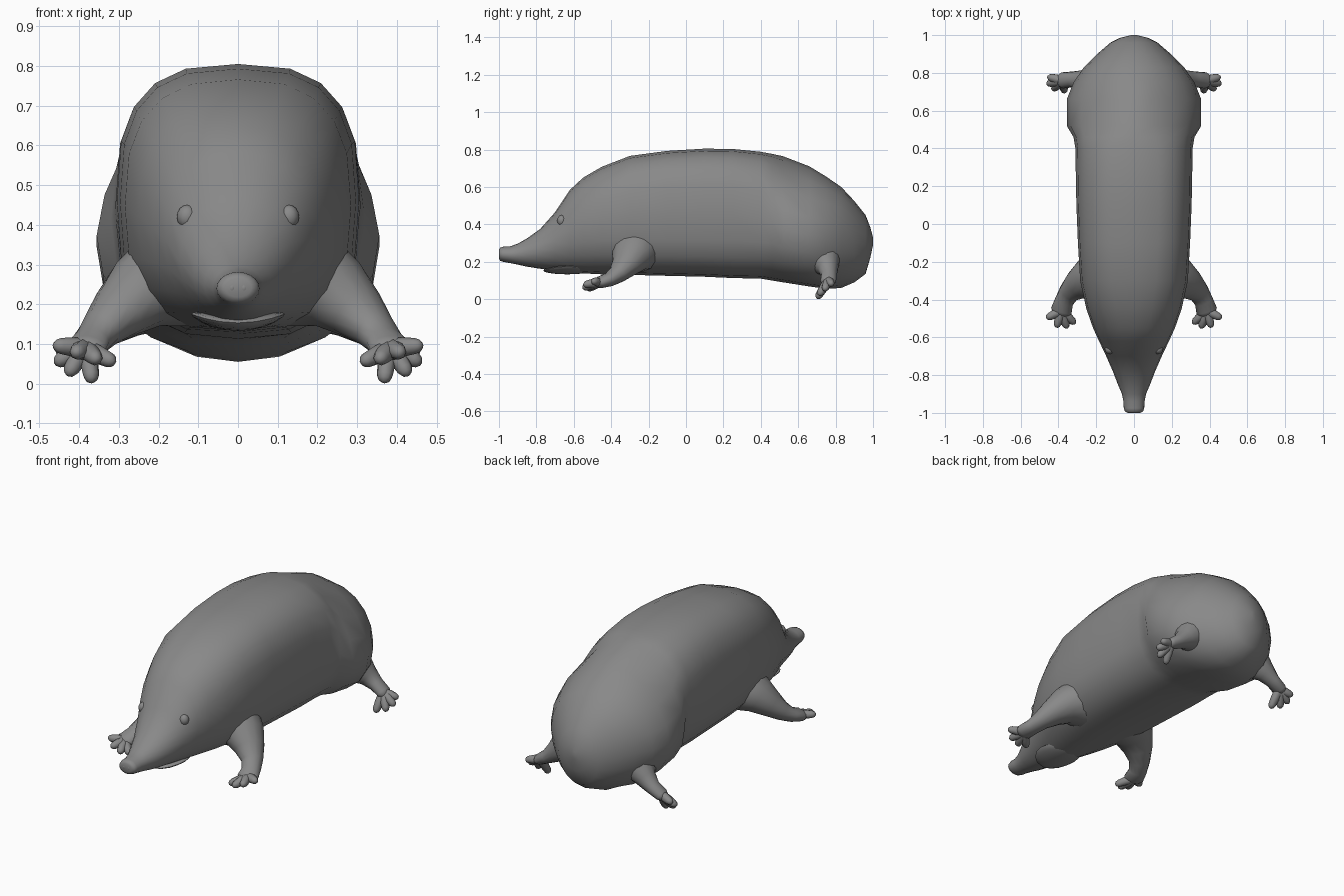
import bpy, bmesh, math
from mathutils import Vector

if "Cube" in bpy.data.objects:
    bpy.data.objects.remove(bpy.data.objects["Cube"])

fur = bpy.data.materials.new("grey fur")
fur.diffuse_color = (0.25, 0.25, 0.25, 1)
fur.use_nodes = True
fur.node_tree.nodes["Principled BSDF"].inputs["Base Color"].default_value = fur.diffuse_color


def finish(name, bm, angle=60):
    bmesh.ops.recalc_face_normals(bm, faces=bm.faces)
    me = bpy.data.meshes.new(name)
    bm.to_mesh(me)
    bm.free()
    ob = bpy.data.objects.new(name, me)
    bpy.context.collection.objects.link(ob)
    me.materials.append(fur)
    bpy.ops.object.select_all(action='DESELECT')
    bpy.context.view_layer.objects.active = ob
    ob.select_set(True)
    bpy.ops.object.shade_smooth_by_angle(angle=math.radians(angle))
    return ob


def loft(bm, rings):
    """Skin a list of point rings and close both ends."""
    vs = [[bm.verts.new(p) for p in r] for r in rings]
    n = len(vs[0])
    for a, b in zip(vs, vs[1:]):
        for i in range(n):
            bm.faces.new((a[i], a[(i + 1) % n], b[(i + 1) % n], b[i]))
    bm.faces.new(vs[0])
    bm.faces.new(vs[-1][::-1])


def spow(v, e):
    return math.copysign(abs(v) ** e, v)


def section(y, lo, hi, hw, n, mid=.5, n_low=None, count=20):
    """Body ring: widest at fraction mid of its height, own squareness above and below."""
    c = lo + (hi - lo) * mid
    ring = []
    for i in range(count):
        s, k = math.sin(2 * math.pi * i / count), math.cos(2 * math.pi * i / count)
        e = 2 / (n if k > 0 else n_low or n)
        ring.append((hw * spow(s, e), y, c + (hi - c if k > 0 else c - lo) * spow(k, e)))
    return ring


def tube(bm, pts, sides=10):
    """Tapered limb through (x, y, z, width, thickness) points, rounded tip."""
    pos = [Vector(p[:3]) for p in pts]
    size = [p[3:] for p in pts]
    end = (pos[-1] - pos[-2]).normalized()
    w, t = size[-1]
    pos += [pos[-1] + end * t * 0.6, pos[-1] + end * t * 0.95]
    size += [(w * 0.75, t * 0.75), (w * 0.3, t * 0.3)]
    rings = []
    for i, (p, (w, t)) in enumerate(zip(pos, size)):
        d = (pos[min(i + 1, len(pos) - 1)] - pos[max(i - 1, 0)]).normalized()
        side = d.cross(Vector((0, 0, 1))).normalized()
        up = side.cross(d)
        rings.append([p + side * w * math.cos(a) + up * t * math.sin(a)
                      for a in (2 * math.pi * k / sides for k in range(sides))])
    loft(bm, rings)


def ball(name, centre, radii, u=16, v=10, curl=0):
    bm = bmesh.new()
    bmesh.ops.create_uvsphere(bm, u_segments=u, v_segments=v, radius=1)
    bmesh.ops.scale(bm, vec=radii, verts=bm.verts)
    for p in bm.verts:
        p.co.z += curl * p.co.x ** 2
    bmesh.ops.translate(bm, vec=centre, verts=bm.verts)
    return finish(name, bm)


# Body: y, bottom, top, half width, squareness, widest height, lower squareness
stations = [
    (-1.0, .218, .265, .034, 2), (-.993, .205, .276, .048, 2),
    (-.975, .199, .281, .054, 2), (-.94, .193, .282, .056, 2),
    (-.90, .185, .297, .064, 2), (-.85, .174, .325, .085, 2),
    (-.78, .163, .375, .112, 2), (-.70, .152, .465, .147, 2),
    (-.62, .143, .585, .185, 2.15), (-.55, .138, .65, .217, 2.25),
    (-.45, .133, .708, .252, 2.4), (-.30, .13, .766, .285, 2.65),
    (-.10, .125, .793, .297, 2.8), (.10, .12, .805, .305, 2.8),
    (.25, .113, .803, .308, 2.75), (.40, .11, .788, .31, 2.6, .48),
    (.46, .10, .777, .32, 2.3, .46), (.52, .09, .764, .356, 1.75, .42, 2.2),
    (.66, .068, .71, .356, 1.75, .43, 2.2), (.75, .055, .655, .32, 1.85, .46, 2.1),
    (.83, .06, .60, .265, 2), (.90, .09, .525, .195, 2), (.96, .135, .45, .125, 2),
    (.985, .22, .385, .075, 2), (1.0, .29, .33, .015, 2)]
bm = bmesh.new()
loft(bm, [section(*s) for s in stations])
finish("body", bm)

# Lower jaw under the snout, corners curling up into a smile
ball("lower_jaw", (0, -.635, .153), (.118, .128, .02), curl=1.6)

# Limbs: path points, then toe tips fanning out from the paw
front_path = [(.12, -.26, .28, .15, .14), (.195, -.275, .255, .135, .122),
              (.25, -.295, .225, .108, .096), (.30, -.325, .18, .08, .072),
              (.345, -.365, .135, .056, .05), (.37, -.41, .105, .05, .038),
              (.385, -.46, .09, .056, .032)]
front_toes = [(.325, -.515, .06), (.36, -.535, .065), (.405, -.53, .08), (.447, -.49, .095)]
hind_path = [(.18, .71, .26, .12, .12), (.24, .745, .20, .085, .085),
             (.285, .76, .165, .055, .056), (.33, .765, .13, .042, .038),
             (.38, .76, .10, .043, .03)]
hind_toes = [(.44, .775, .085), (.445, .745, .06), (.42, .72, .036), (.37, .71, .02)]

for side, s in (("right", 1), ("left", -1)):
    for name, path, toes in (("front", front_path, front_toes), ("hind", hind_path, hind_toes)):
        bm = bmesh.new()
        tube(bm, [(s * p[0], *p[1:]) for p in path], 14)
        root = Vector(path[-1][:3])
        for toe in toes:
            tip = Vector(toe)
            mid = root.lerp(tip, .55)
            tube(bm, [(s * p.x, p.y, p.z, r, r) for p, r in
                      ((root, .024), (mid, .024), (tip, .02))], 8)
        finish(f"{name}_leg_{side}", bm)
    # Eye and nostril
    ball(f"eye_{side}", (s * .128, -.664, .42), (.026, .025, .03), 12, 8)
    ball(f"nostril_{side}", (s * .015, -.998, .241), (.007, .003, .009), 10, 6)
